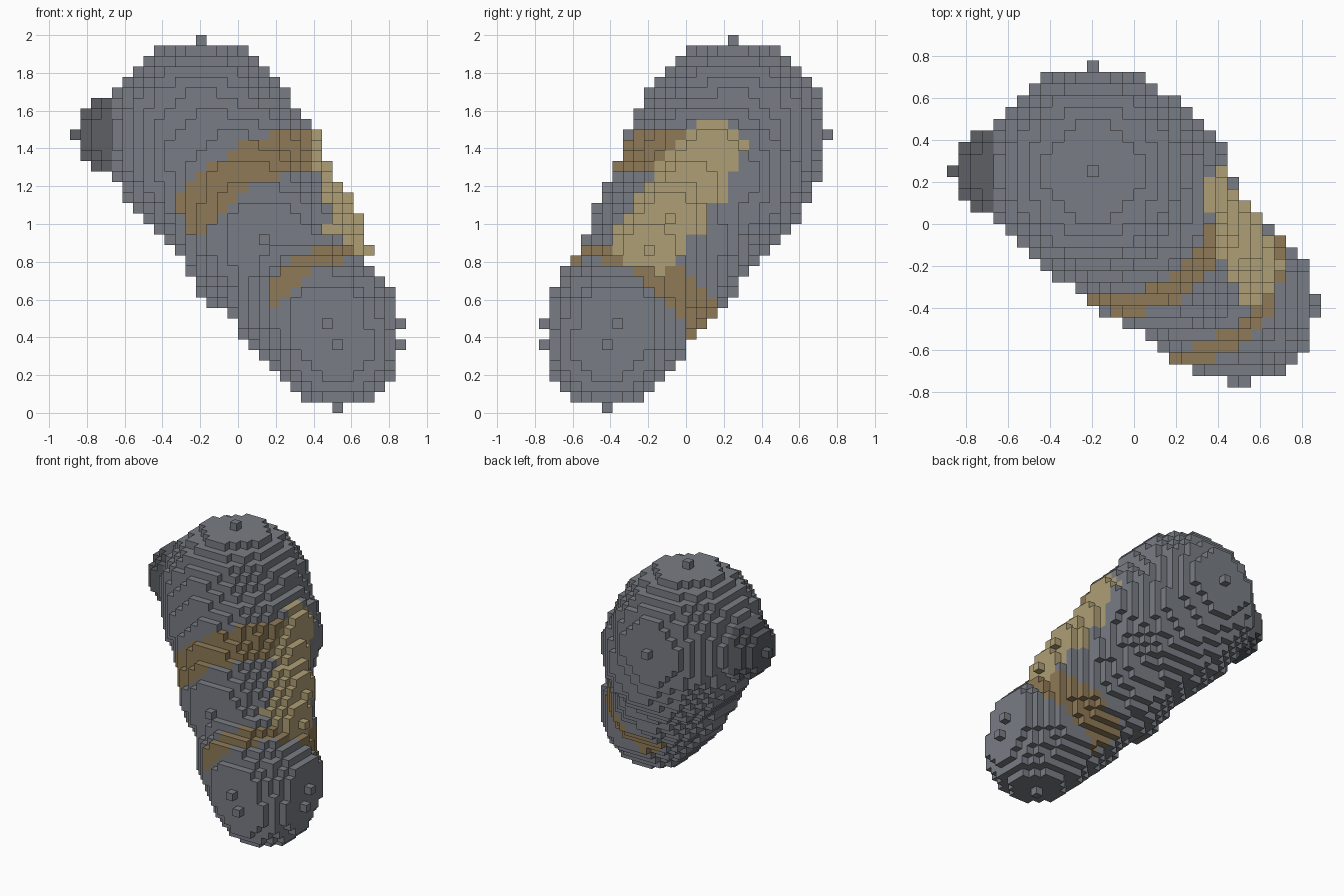
import bpy, bmesh, math
from mathutils import Vector

if "Cube" in bpy.data.objects:
    bpy.data.objects.remove(bpy.data.objects["Cube"])

U = 1 / 18                                   # voxel edge length
ORIGIN = Vector((16, 14, 0))                 # grid point under the model's centre
P0, P1 = Vector((25, 6, 6)), Vector((12, 18, 26))
AXIS = P1 - P0
A = AXIS.normalized()
N = Vector((0.85, 0.10, 0.50))               # direction the pale streak faces
N = (N - A * N.dot(A)).normalized()
W = A.cross(N)
RADII = (6, 7, 7, 7, 7, 8, 8, 8, 9, 9, 9)    # body radius along the axis


def ball(c, r):
    """All voxels within r of the integer centre c."""
    s = range(-r, r + 1)
    return {(c[0] + i, c[1] + j, c[2] + k) for i in s for j in s for k in s
            if i * i + j * j + k * k <= r * r}


def part_of(v):
    """Which coloured part a body voxel belongs to."""
    rel = Vector(v) - P0
    t = rel.dot(AXIS) / AXIS.length_squared
    rad = rel - AXIS * t
    phi = math.atan2(rad.dot(W), rad.dot(N))
    lo = 0.54 if phi < -1.9 else 0.57
    if lo < t < 0.735 and -2.5 < phi < -0.2:
        return "brown_bands"
    if phi > 0.4:
        lo, hi = 0.14, 0.30
    elif phi > -1.6:
        lo, hi = 0.18, 0.27
    else:
        lo, hi = 0.15, 0.23
    if lo < t < hi and -2.1 < phi < 2.2:
        return "brown_bands"
    return "body"


# tapering body: balls stamped along a slanted line
body = set()
for i, r in enumerate(RADII):
    body |= ball([round(p + d * i / 10) for p, d in zip(P0, AXIS)], r)

# pale streak: a chain of small balls half sunk into the right side
streak = ball((24, 10, 15), 4) | ball((23, 12, 18), 4) | ball((21, 14, 21), 4)
streak |= ball((20, 16, 24), 4) & body

# small dark knob on the left of the upper end
knob = ball((4, 18, 26), 4) - (body - {(3, 18, 26)})

voxels = {v: part_of(v) for v in body}
voxels.update({v: "pale_streak" for v in streak})
voxels.update({v: "side_knob" for v in knob})

COLOURS = {
    "body": (0.19, 0.203, 0.23, 1),
    "side_knob": (0.11, 0.115, 0.13, 1),
    "brown_bands": (0.275, 0.195, 0.095, 1),
    "pale_streak": (0.43, 0.345, 0.18, 1),
}


def build(name, colour):
    """Outer voxel faces of one part as a mesh object."""
    bm = bmesh.new()
    verts = {}

    def vert(p):
        if p not in verts:
            verts[p] = bm.verts.new((Vector(p) - ORIGIN) * U)
        return verts[p]

    for v, part in voxels.items():
        if part != name:
            continue
        for ax in range(3):
            for side in (0, 1):
                n = list(v)
                n[ax] += 2 * side - 1
                if tuple(n) in voxels:
                    continue
                b, c = (ax + 1) % 3, (ax + 2) % 3
                quad = []
                for db, dc in ((0, 0), (1, 0), (1, 1), (0, 1)):
                    p = list(v)
                    p[ax] += side
                    p[b] += db
                    p[c] += dc
                    quad.append(vert(tuple(p)))
                bm.faces.new(quad if side else quad[::-1])
    mesh = bpy.data.meshes.new(name)
    bm.to_mesh(mesh)
    bm.free()
    mat = bpy.data.materials.new(name)
    mat.diffuse_color = colour
    mat.use_nodes = True
    mat.node_tree.nodes["Principled BSDF"].inputs["Base Color"].default_value = mat.diffuse_color
    mesh.materials.append(mat)
    bpy.context.collection.objects.link(bpy.data.objects.new(name, mesh))


for part_name, rgba in COLOURS.items():
    build(part_name, rgba)
